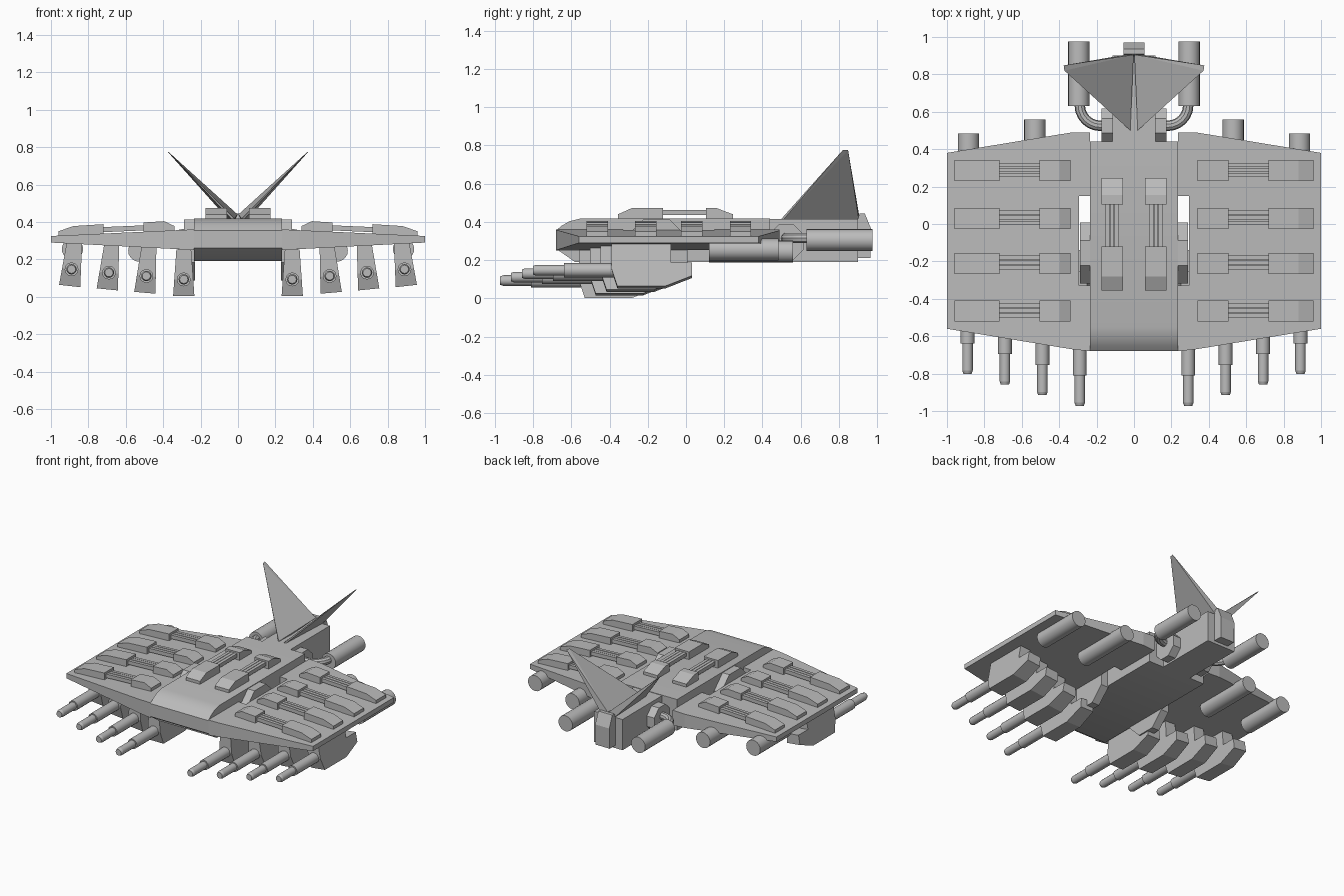
import bpy, bmesh, math
from mathutils import Vector, Matrix

cube = bpy.data.objects.get("Cube")
if cube:
    bpy.data.objects.remove(cube, do_unlink=True)

grey = bpy.data.materials.new("hull grey")
grey.use_nodes = True
COLOUR = (0.5, 0.5, 0.5, 1)
grey.diffuse_color = COLOUR
grey.node_tree.nodes["Principled BSDF"].inputs["Base Color"].default_value = COLOUR


def finish(name, bm, smooth=False):
    bmesh.ops.recalc_face_normals(bm, faces=bm.faces)
    mesh = bpy.data.meshes.new(name)
    bm.to_mesh(mesh)
    bm.free()
    mesh.materials.append(grey)
    obj = bpy.data.objects.new(name, mesh)
    bpy.context.collection.objects.link(obj)
    if smooth:
        bpy.ops.object.select_all(action='DESELECT')
        obj.select_set(True)
        bpy.context.view_layer.objects.active = obj
        bpy.ops.object.shade_smooth_by_angle(angle=math.radians(35))
    return obj


def prism(name, points, place, low, high, smooth=False):
    """Joins two copies of a 2D outline; place(u, v, depth) gives the 3D point."""
    bm = bmesh.new()
    a = [bm.verts.new(place(u, v, low)) for u, v in points]
    b = [bm.verts.new(place(u, v, high)) for u, v in points]
    bm.faces.new(a)
    bm.faces.new(b)
    for i in range(len(a)):
        j = (i + 1) % len(a)
        bm.faces.new((a[i], a[j], b[j], b[i]))
    return finish(name, bm, smooth)


def along_x(u, v, d):
    return (d, u, v)


def along_y(u, v, d):
    return (u, d, v)


def box(name, x0, x1, y0, y1, z0, z1):
    return prism(name, [(x0, z0), (x1, z0), (x1, z1), (x0, z1)], along_y, y0, y1)


def rod(name, x, z, y0, y1, r, sides=20, tip=None):
    bm = bmesh.new()
    m = Matrix.Translation((x, (y0 + y1) / 2, z)) @ Matrix.Rotation(math.pi / 2, 4, 'X')
    bmesh.ops.create_cone(bm, cap_ends=True, segments=sides, radius1=r,
                          radius2=tip or r, depth=y1 - y0, matrix=m)
    return finish(name, bm, True)


def octagon(name, y, z, r, x0, x1):
    pts = [(y + r * math.cos((i + .5) * math.pi / 4), z + r * math.sin((i + .5) * math.pi / 4))
           for i in range(8)]
    return prism(name, pts, along_x, x0, x1)


# Fuselage with rounded nose, narrow tail and end cap
prism("fuselage", [(-.68, .26), (-.68, .355), (-.65, .38), (-.61, .403), (-.55, .418),
                   (.44, .418), (.44, .19), (-.58, .19)], along_x, -.235, .235, True)
box("tail_boom", -.115, .115, .44, .9, .19, .415)
prism("tail_cap", [(.89, .21), (.965, .21), (.97, .36), (.935, .445), (.91, .445), (.89, .4)],
      along_x, -.057, .057)

# Wing height falls off towards the tip
def wing_top(x):
    return .36 - .046 * (x - .235)


def wing_point(u, v, upper):
    return (u, v, wing_top(abs(u)) if upper else .25 + .052 * (abs(u) - .235))


WING = [(.235, -.68), (.33, -.67), (1, -.56), (1, .38), (.33, .49), (.235, .49),
        (.235, .15), (.295, .15), (.295, -.33), (.235, -.33)]

for s, side in ((1, "left"), (-1, "right")):
    prism(side + "_wing", [(s * x, y) for x, y in WING], wing_point, 0, 1)

    # Octagonal hubs beside the fuselage and tail
    octagon(side + "_hull_hub", -.155, .25, .177, s * .23, s * .29)
    octagon(side + "_tail_hub", .525, .295, .1, s * .11, s * .175)

    # Main engine and its bent feed pipe
    rod(side + "_engine", s * .295, .305, .63, .975, .057)
    curve = bpy.data.curves.new("pipe", 'CURVE')
    curve.dimensions = '3D'
    curve.bevel_depth = .028
    curve.bevel_resolution = 3
    path = curve.splines.new('POLY')
    bend = [(.15, .525)] + [(.18 + .11 * math.sin(t * math.pi / 12),
                             .635 - .11 * math.cos(t * math.pi / 12)) for t in range(7)]
    path.points.add(len(bend) - 1)
    for p, (x, y) in zip(path.points, bend):
        p.co = (s * x, y, .315, 1)
    temp = bpy.data.objects.new("pipe_path", curve)
    bpy.context.collection.objects.link(temp)
    bpy.context.view_layer.update()
    bm = bmesh.new()
    bm.from_mesh(temp.to_mesh())
    temp.to_mesh_clear()
    bpy.data.objects.remove(temp, do_unlink=True)
    finish(side + "_feed_pipe", bm, True)

    # Engines under the wing
    rod(side + "_inner_thruster", s * .53, .245, .12, .56, .057)
    rod(side + "_outer_thruster", s * .885, .255, .12, .485, .057)

    # Tilted tail fin, thick at the base and thin at the tip
    bm = bmesh.new()
    for x, y, z in ((.02, .5, .417), (.002, .905, .44), (.045, .905, .405), (.02, .5, .40),
                    (.372, .82, .775), (.376, .848, .775)):
        bm.verts.new((s * x, y, z))
    bmesh.ops.convex_hull(bm, input=bm.verts)
    finish(side + "_tail_fin", bm)

    # Long units on the fuselage roof
    x0, x1 = s * .06, s * .175
    prism(side + "_roof_block_front", [(-.355, .41), (-.355, .44), (-.28, .474), (-.12, .474),
                                       (-.12, .41)], along_x, x0, x1)
    prism(side + "_roof_block_rear", [(.105, .41), (.105, .474), (.155, .474), (.245, .44),
                                      (.245, .41)], along_x, x0, x1)
    for x in (.092, .117, .142):
        box(side + "_roof_bar", s * (x - .011), s * (x + .011), -.13, .11, .435, .462)

    # Four crosswise units on each wing
    for y in (.285, .03, -.21, -.465):
        prism(side + "_wing_block_inner", [(s * .34, .34), (s * .34, .378), (s * .395, .404),
              (s * .505, .397), (s * .505, .34)], along_y, y - .056, y + .056)
        prism(side + "_wing_block_outer", [(s * .72, .32), (s * .72, .388), (s * .88, .378),
              (s * .96, .35), (s * .96, .32)], along_y, y - .056, y + .056)
        for dy in (-.024, .004, .03):
            prism(side + "_wing_bar", [(s * .5, .355), (s * .5, .382), (s * .73, .372),
                  (s * .73, .345)], along_y, y + dy - .011, y + dy + .011)

    # Staggered gun pods with stepped barrels
    for i in range(4):
        x, front, base = .29 + .2 * i, -.56 + .057 * i, .003 + .018 * i
        tilt = Matrix.Rotation(-s * (0, .09, .1, .11)[i], 3, 'Y')
        pivot = Vector((s * x, 0, base + .09))
        outline = [(0, .25), (0, .09), (.03, 0), (.28, 0), (.42, .055), (.42, .125),
                   (.31, .125), (.31, .25)]

        def pod_point(u, v, d):
            width = .057 - .07 * v
            return pivot + tilt @ Vector((d * width, front + u, v - .09))

        prism(side + "_gun_pod", outline, pod_point, -1, 1)
        z = base + .09
        rod(side + "_barrel_sleeve", s * x, z, front - .25, front + .02, .037, 12)
        rod(side + "_barrel", s * x, z, front - .395, front - .24, .028, 12)
        rod(side + "_muzzle", s * x, z, front - .412, front - .395, .028, 12, .022)
